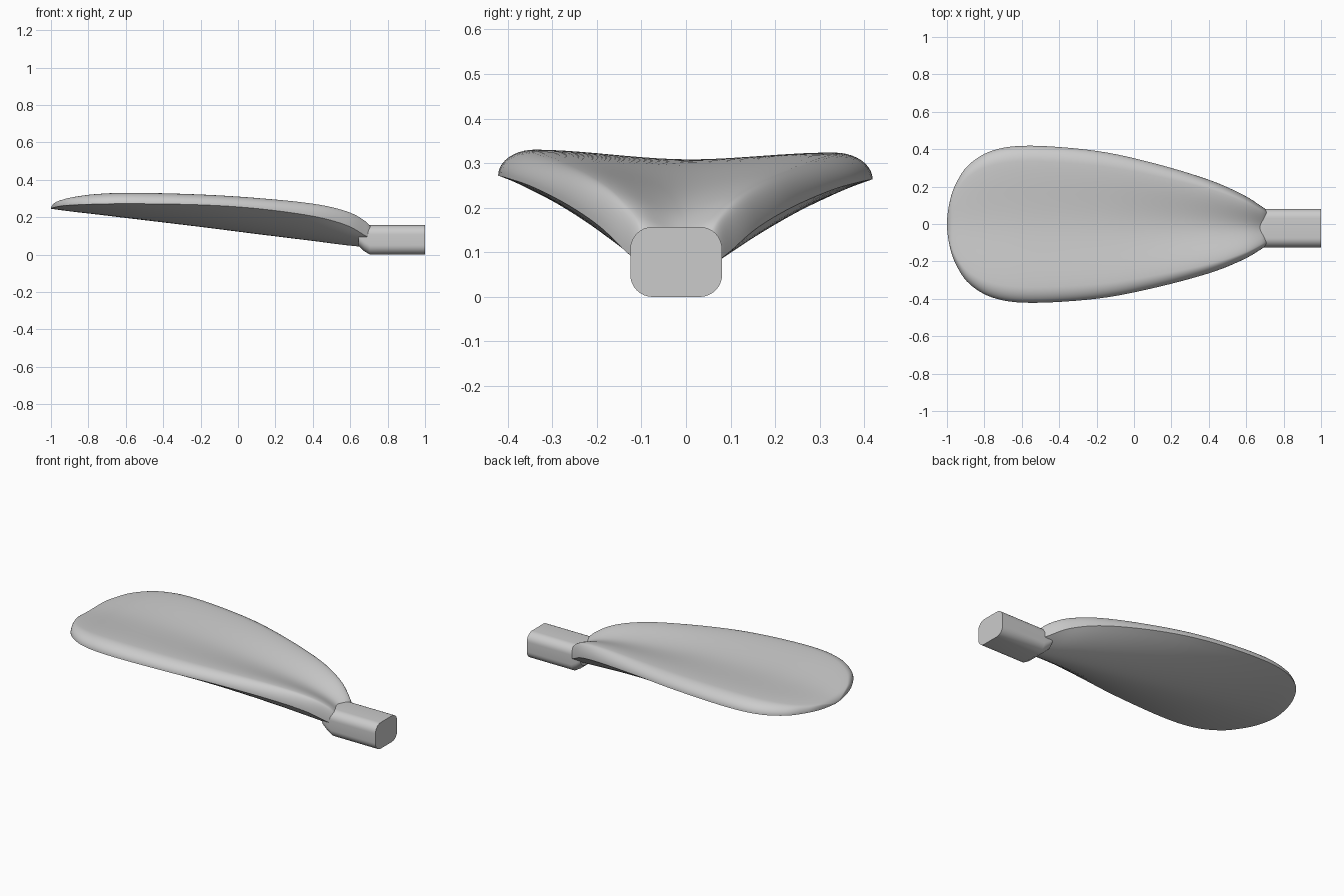
import bpy, bmesh, math

cube = bpy.data.objects.get("Cube")
if cube:
    bpy.data.objects.remove(cube, do_unlink=True)

grey = bpy.data.materials.new("plain grey")
grey.use_nodes = True
colour = (0.6, 0.6, 0.6, 1)
grey.diffuse_color = colour
grey.node_tree.nodes["Principled BSDF"].inputs["Base Color"].default_value = colour


def loft(name, rings, angle):
    """Skin a list of equal closed rings and cap both ends."""
    bm = bmesh.new()
    loops = [[bm.verts.new(p) for p in ring] for ring in rings]
    count = len(loops[0])
    for a, b in zip(loops, loops[1:]):
        for i in range(count):
            j = (i + 1) % count
            bm.faces.new((a[i], a[j], b[j], b[i]))
    bm.faces.new(loops[0])
    bm.faces.new(loops[-1])
    bmesh.ops.remove_doubles(bm, verts=bm.verts, dist=0.0001)
    bmesh.ops.recalc_face_normals(bm, faces=bm.faces)
    mesh = bpy.data.meshes.new(name)
    bm.to_mesh(mesh)
    bm.free()
    mesh.materials.append(grey)
    obj = bpy.data.objects.new(name, mesh)
    bpy.context.collection.objects.link(obj)
    bpy.ops.object.select_all(action='DESELECT')
    obj.select_set(True)
    bpy.context.view_layer.objects.active = obj
    bpy.ops.object.shade_smooth_by_angle(angle=math.radians(angle))
    return obj


def spline(rows, steps):
    """Smooth interpolation through the stations, rounded at the tip."""
    first = [2 * a - b for a, b in zip(rows[0], rows[1])]
    first[0] = rows[1][0]
    last = [2 * a - b for a, b in zip(rows[-1], rows[-2])]
    pts = [first] + rows + [last]
    out = []
    for k in range(len(rows) - 1):
        quad = list(zip(*pts[k:k + 4]))
        for s in range(steps):
            t = s / steps
            out.append([b + t / 2 * (c - a + t * (2 * a - 5 * b + 4 * c - d
                        + t * (3 * (b - c) + d - a))) for a, b, c, d in quad])
    return out + [rows[-1]]


# Blade stations: x, half width, edge z, rim top z, middle top z, keel z
stations = [
    (-1, 0, .245, .245, .245, .245),
    (-.985, .12, .25, .272, .27, .243),
    (-.95, .22, .257, .288, .283, .238),
    (-.88, .32, .262, .305, .295, .229),
    (-.75, .395, .266, .321, .305, .214),
    (-.55, .42, .268, .327, .308, .19),
    (-.2, .395, .262, .318, .295, .148),
    (.1, .335, .243, .3, .27, .11),
    (.4, .25, .203, .27, .235, .073),
    (.58, .175, .155, .23, .197, .05),
    (.68, .115, .1, .178, .153, .042),
    (.72, .085, .08, .13, .115, .05),
    (.73, .06, .08, .1, .1, .06),
]


def blade_ring(x, w, edge, rim, middle, keel):
    """Dished top, rolled rim and bellied underside."""
    half = []
    n, shoulder = 10, 0.8
    for i in range(n):
        u = i / n
        half.append((shoulder * u, middle + (rim - middle) * u * u * (3 - 2 * u)))
    for i in range(n + 1):
        a = math.pi / 2 * i / n
        half.append((shoulder + (1 - shoulder) * math.sin(a),
                     edge + (rim - edge) * math.cos(a)))
    for i in range(1, n + 1):
        v = 1 - i / n
        half.append((v, keel + (edge - keel) * v ** 1.8))
    outline = half + [(-v, z) for v, z in half[-2:0:-1]]
    shift = -0.02 * ((x + 1) / 1.7) ** 2
    return [(x, v * w + shift, z - 0.01 * v * w) for v, z in outline]


loft("blade", [blade_ring(*row) for row in spline(stations, 6)], 40)


# Socket at the root: rounded box with its inner end cut back underneath
def socket_ring(x, low, high, radius):
    ring = []
    centre, half_width = -0.022, 0.103
    for corner, (sy, sz) in enumerate([(1, 1), (-1, 1), (-1, -1), (1, -1)]):
        cy = centre + sy * (half_width - radius)
        cz = high - radius if sz > 0 else low + radius
        for i in range(9):
            a = math.pi / 2 * (corner + i / 8)
            ring.append((x, cy + radius * math.cos(a), cz + radius * math.sin(a)))
    return ring


loft("root_socket", [socket_ring(.645, .045, .15, .05),
                     socket_ring(.675, .018, .157, .05),
                     socket_ring(.705, 0, .157, .05),
                     socket_ring(1, 0, .157, .05)], 35)
